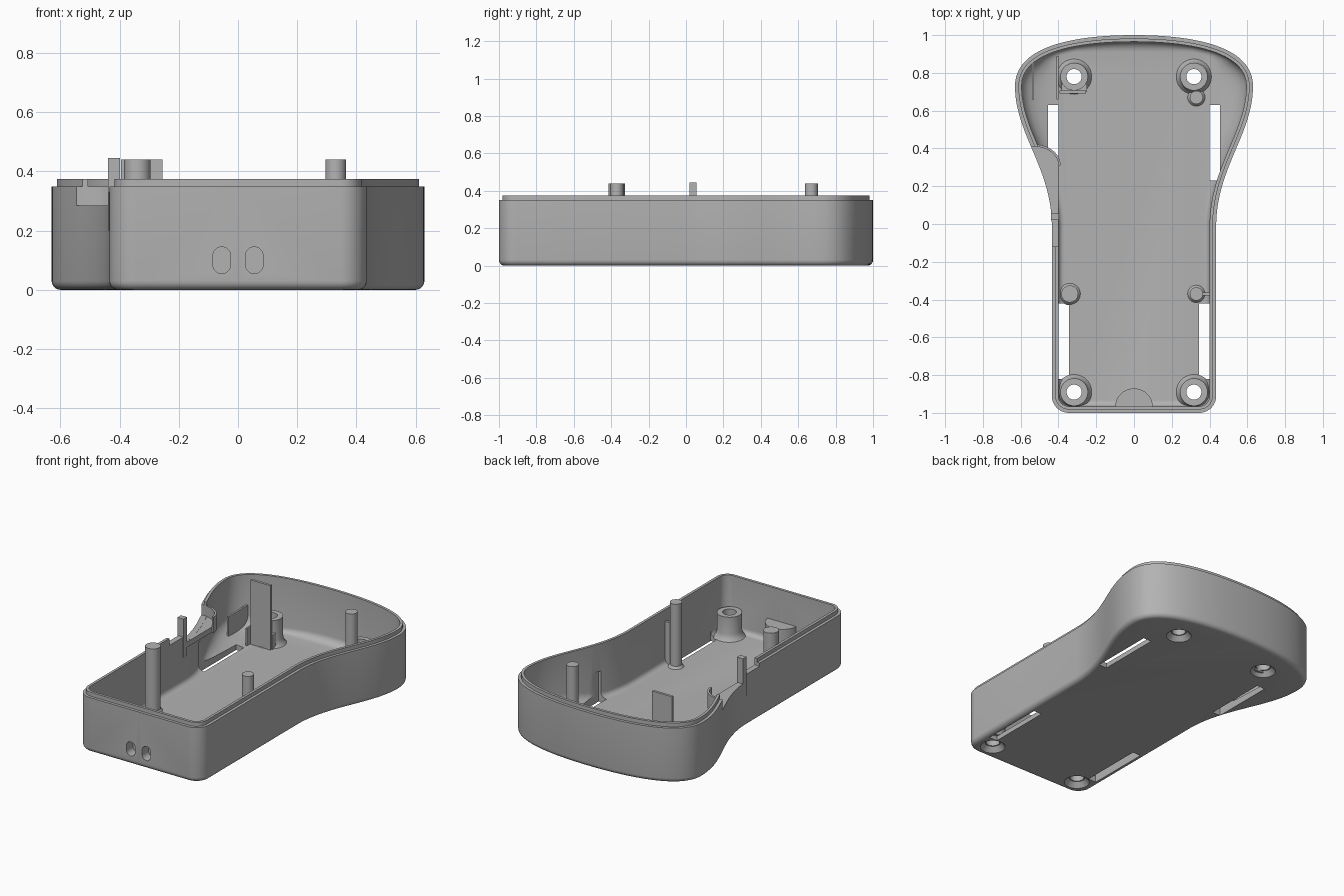
import bpy, bmesh, math
from mathutils import Vector

if "Cube" in bpy.data.objects:
    bpy.data.objects.remove(bpy.data.objects["Cube"])

grey = bpy.data.materials.new("plain_grey")
grey.use_nodes = True
grey.diffuse_color = (0.45, 0.45, 0.45, 1)
grey.node_tree.nodes["Principled BSDF"].inputs["Base Color"].default_value = (0.45, 0.45, 0.45, 1)

FLOOR, RIM, LIP, WALL = 0.03, 0.35, 0.375, 0.035


def finish(name, bm):
    bmesh.ops.remove_doubles(bm, verts=bm.verts, dist=0.0005)
    bmesh.ops.recalc_face_normals(bm, faces=bm.faces)
    mesh = bpy.data.meshes.new(name)
    bm.to_mesh(mesh)
    bm.free()
    mesh.materials.append(grey)
    ob = bpy.data.objects.new(name, mesh)
    bpy.context.collection.objects.link(ob)
    return ob


def loft(name, rings, closed=False):
    """Skin a stack of equal rings, capped or joined end to end."""
    bm = bmesh.new()
    loops = [[bm.verts.new(p) for p in r] for r in rings]
    n = len(loops[0])
    for a, b in zip(loops, loops[1:] + (loops[:1] if closed else [])):
        for i in range(n):
            j = (i + 1) % n
            bm.faces.new((a[i], a[j], b[j], b[i]))
    if not closed:
        bm.faces.new(loops[0])
        bm.faces.new(loops[-1])
    return finish(name, bm)


def prism(name, pts, z0, z1):
    return loft(name, [[(x, y, z) for x, y in pts] for z in (z0, z1)])


def box(name, x0, x1, y0, y1, z0, z1):
    return prism(name, [(x0, y0), (x1, y0), (x1, y1), (x0, y1)], z0, z1)


def lathe(name, x, y, profile, closed=False, n=40):
    turn = [2 * math.pi * i / n for i in range(n)]
    return loft(name, [[(x + r * math.cos(a), y + r * math.sin(a), z) for a in turn]
                       for r, z in profile], closed)


def arc(cx, cy, rx, ry, a0, a1, n):
    angles = [math.radians(a0 + (a1 - a0) * i / n) for i in range(n + 1)]
    return [(cx + rx * math.cos(a), cy + ry * math.sin(a)) for a in angles]


def bezier(p, n):
    out = []
    for i in range(1, n + 1):
        t = i / n
        w = ((1 - t) ** 3, 3 * t * (1 - t) ** 2, 3 * t * t * (1 - t), t ** 3)
        out.append(tuple(sum(k * q[c] for k, q in zip(w, p)) for c in (0, 1)))
    return out


def cut(ob, cutter):
    mod = ob.modifiers.new("cut", "BOOLEAN")
    mod.operation, mod.solver, mod.object = "DIFFERENCE", "EXACT", cutter
    bpy.context.view_layer.objects.active = ob
    bpy.ops.object.modifier_apply(modifier=mod.name)


# Plan outline: straight grip, flared head, mirrored about x = 0
half = [(0, -1)] + arc(0.345, -0.91, 0.09, 0.09, -90, 0, 10) + [(0.435, -0.5), (0.435, 0)]
half += bezier([(0.435, 0), (0.44, 0.3), (0.63, 0.48), (0.63, 0.73)], 24)
half += bezier([(0.63, 0.73), (0.63, 0.93), (0.35, 1), (0, 1)], 24)
outline = [Vector(p) for p in half + [(-x, y) for x, y in half[-2:0:-1]]]


def inset(d):
    out = []
    for i, p in enumerate(outline):
        t = (outline[(i + 1) % len(outline)] - outline[i - 1]).normalized()
        out.append(p + Vector((-t.y, t.x)) * d)
    return out


def ring(d, z):
    return [(p.x, p.y, z) for p in inset(d)]


# Shell: rounded underside, stepped rim, inner wall sweeping into the flat floor
R = 0.03
steps = [math.pi / 2 * i / 5 for i in range(6)]
rings = [ring(R * (1 - math.sin(a)), R * (1 - math.cos(a))) for a in steps]
rings += [ring(0, RIM), ring(0.018, RIM), ring(0.018, LIP), ring(WALL, LIP)]
wall = inset(WALL)
flat = [Vector((max(-0.40, min(0.40, p.x)), min(0.91, p.y))) for p in inset(WALL + 0.03)]
for a in reversed(steps):
    sweep = []
    for w, f in zip(wall, flat):
        p = f.lerp(w, math.sin(a))
        h = min(0.09, 0.012 + 0.6 * (w - f).length)
        sweep.append((p.x, p.y, FLOOR + h * (1 - math.cos(a))))
    rings.append(sweep)
shell = loft("shell", rings)
parts = [shell]

# Half-round housing behind the two oval sockets
housing = prism("socket_housing", arc(0, -0.97, 0.1, 0.1, 0, 180, 24), 0.02, 0.17)
parts.append(housing)

cutters = []
for s in (-1, 1):
    oval = arc(s * 0.055, 0.115, 0.03, 0.03, 0, 180, 12) + arc(s * 0.055, 0.085, 0.03, 0.03, 180, 360, 12)
    socket = loft("socket_cutter", [[(x, y, z) for x, z in oval] for y in (-1.1, -0.935)])
    cut(housing, socket)
    cutters.append(socket)
    # Floor slots
    for xa, xb, ya, yb in ((0.345, 0.40, -0.82, -0.42), (0.40, 0.455, 0.23, 0.63)):
        xs = sorted((s * xa, s * xb))
        cutters.append(box("slot_cutter", xs[0], xs[1], ya, yb, -0.1, 0.2))
    # Screw bosses over countersunk holes
    for y, top in ((-0.89, 0.18), (0.78, 0.2)):
        x = s * 0.317
        cutters.append(lathe("screw_cutter", x, y, [(0.074, -0.002), (0.045, 0.031), (0.045, 0.1)]))
        tube = [(0.04, FLOOR), (0.04, top), (0.073, top), (0.073, 0.07), (0.08, 0.045), (0.095, FLOOR - 0.002)]
        parts.append(lathe("screw_boss", x, y, tube, True))

# Side notch with a curled end, and the shallow step beside it
curl = arc(-0.53, 0.31, 0.13, 0.1, 90, 0, 12)
cutters.append(prism("notch_cutter", [(-0.7, 0.41)] + curl + [(-0.40, 0.05), (-0.7, 0.05)], 0.285, 0.6))
cutters.append(box("step_cutter", -0.5, -0.38, -0.12, 0.06, 0.33, 0.6))
for c in cutters:
    cut(shell, c)
for c in cutters:
    bpy.data.objects.remove(c)

side = [(p.x, p.y) for p in inset(0.01) if p.x < 0 and 0.03 < p.y < 0.4]
parts.append(prism("notch_shelf", curl + [(-0.40, 0.05)] + side[::-1], 0.25, 0.284))
outer = arc(-0.53, 0.31, 0.142, 0.112, 90, 0, 12)
parts.append(prism("notch_curl", curl + outer[::-1], 0.25, RIM))

# Support posts
for name, x, y, r in (("left_post", 0.33, -0.37, 0.035), ("right_post", -0.34, -0.37, 0.045),
                      ("back_post", 0.33, 0.67, 0.035)):
    parts.append(lathe(name, x, y, [(r + 0.015, 0.025), (r, 0.045), (r, 0.44)], n=28))
parts.append(box("post_web", 0.35, 0.42, -0.378, -0.362, 0.02, 0.3))

# Upright plate, fin and thin ribs
parts.append(box("upright_plate", -0.395, -0.255, 0.69, 0.706, 0.02, 0.44))
parts.append(box("plate_brace", -0.385, -0.25, 0.7, 0.74, 0.02, 0.12))
parts.append(box("side_fin", -0.44, -0.398, 0.02, 0.055, 0.2, 0.445))
parts.append(box("outer_rib", -0.541, -0.529, 0.66, 0.88, 0.03, 0.18))
parts.append(box("inner_rib", -0.411, -0.399, 0.66, 0.89, 0.02, 0.14))

bpy.ops.object.select_all(action="DESELECT")
for ob in parts:
    ob.select_set(True)
bpy.context.view_layer.objects.active = shell
bpy.ops.object.shade_smooth_by_angle(angle=math.radians(30))
